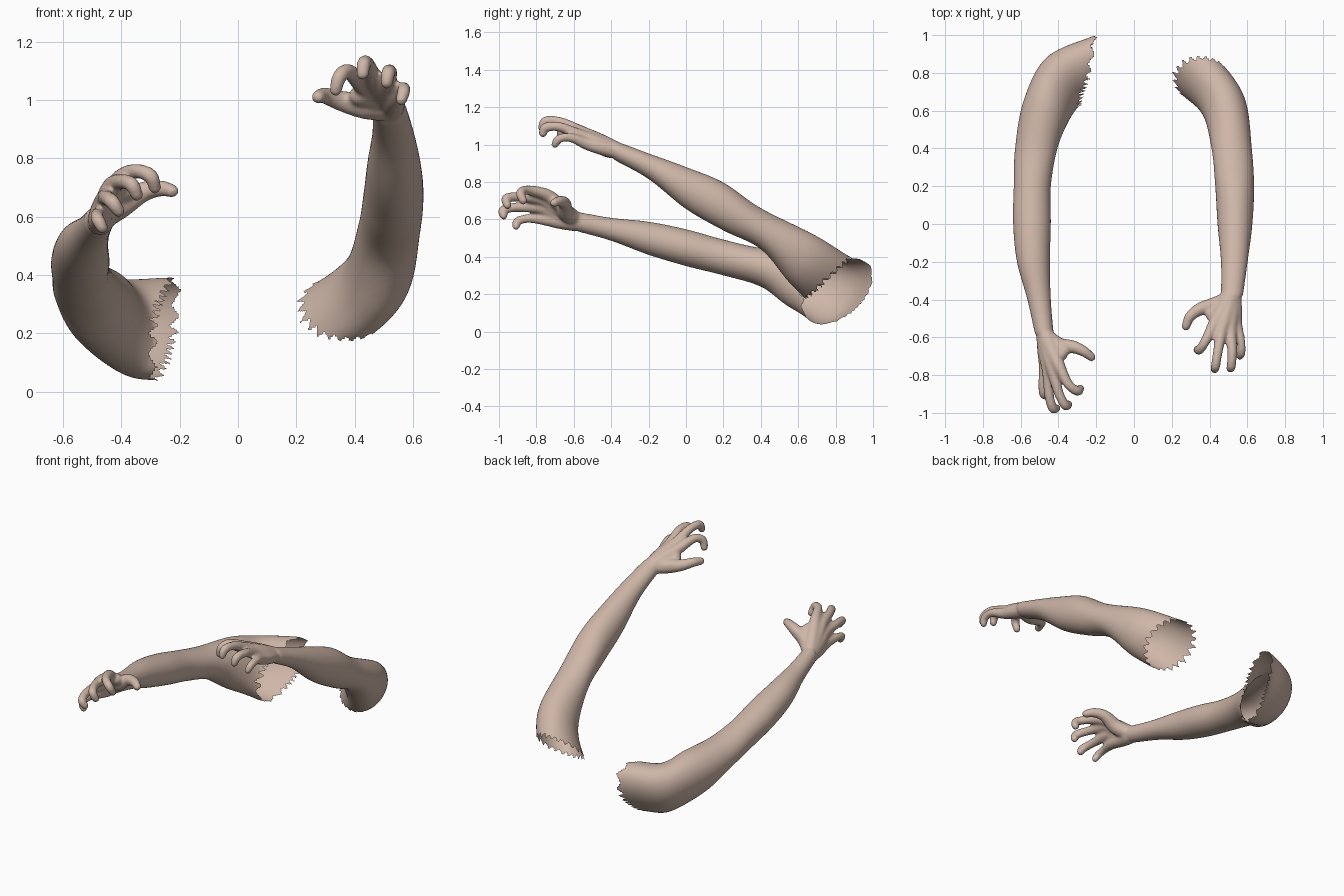
import bpy, bmesh, math
from mathutils import Vector, Matrix

if "Cube" in bpy.data.objects:
    bpy.data.objects.remove(bpy.data.objects["Cube"])

skin = bpy.data.materials.new("skin")
skin.diffuse_color = (0.62, 0.47, 0.39, 1)
skin.use_nodes = True
skin.node_tree.nodes["Principled BSDF"].inputs["Base Color"].default_value = skin.diffuse_color


def spline(keys, steps):
    """Catmull-Rom through tuples of any length."""
    out = []
    n = len(keys)
    for i in range(n - 1):
        a, b, c, d = (keys[max(0, min(n - 1, j))] for j in (i - 1, i, i + 1, i + 2))
        for s in range(steps):
            t = s / steps
            out.append([0.5 * (2 * q + (r - p) * t + (2 * p - 5 * q + 4 * r - w) * t * t
                               + (3 * q - p - 3 * r + w) * t ** 3)
                        for p, q, r, w in zip(a, b, c, d)])
    out.append(list(keys[-1]))
    return out


def section(y, x0, x1, z0, z1):
    """Upright arm cross-section from its extents: centre, u axis, v axis."""
    return ((x0 + x1) / 2, y, (z0 + z1) / 2, (x1 - x0) / 2, 0, 0, 0, 0, (z1 - z0) / 2)


def build_arm(name, rings, rim, extend, flap_angle, flap, fingers):
    bm = bmesh.new()
    # arm: loft of elliptical rings, running past the torn rim
    tail = tuple(c + e for c, e in zip(rim[:3], extend)) + tuple(rim[3:])
    loops, seg = [], 40
    for k in spline(rings + [rim, tail], 8):
        c, u, v = Vector(k[:3]), Vector(k[3:6]), Vector(k[6:])
        loops.append([bm.verts.new(c + u * math.cos(a) + v * math.sin(a))
                      for a in (2 * math.pi * i / seg for i in range(seg))])
    for p, q in zip(loops, loops[1:]):
        for i in range(seg):
            j = (i + 1) % seg
            bm.faces.new((p[i], p[j], q[j], q[i]))
    bm.faces.new(loops[0])
    bm.faces.new(loops[-1])
    bmesh.ops.recalc_face_normals(bm, faces=bm.faces)
    # hand: chains of balls along each finger, from the wrist to the tip
    for keys in fingers:
        for x, y, z, r in spline(keys, 9):
            bmesh.ops.create_icosphere(bm, subdivisions=2, radius=r,
                                       matrix=Matrix.Translation((x, y, z)))
    me = bpy.data.meshes.new(name)
    bm.to_mesh(me)
    bm.free()
    ob = bpy.data.objects.new(name, me)
    bpy.context.collection.objects.link(ob)
    # fuse into one smooth skin
    bpy.ops.object.select_all(action='DESELECT')
    bpy.context.view_layer.objects.active = ob
    ob.select_set(True)
    m = ob.modifiers.new("fuse", 'REMESH')
    m.mode = 'VOXEL'
    m.voxel_size = 0.008
    s = ob.modifiers.new("soften", 'SMOOTH')
    s.factor, s.iterations = 0.5, 8
    bpy.ops.object.modifier_apply(modifier=m.name)
    bpy.ops.object.modifier_apply(modifier=s.name)
    # torn open rim at the shoulder, longer on the flap side
    c, u, v = Vector(rim[:3]), Vector(rim[3:6]), Vector(rim[6:])
    n = u.cross(v).normalized()
    if n.dot(Vector(extend)) < 0:
        n = -n
    bm = bmesh.new()
    bm.from_mesh(ob.data)
    gone = []
    for f in bm.faces:
        d = f.calc_center_median() - c
        if d.y + c.y < 0.4:
            continue
        a = math.atan2(d.dot(v) / v.length_squared, d.dot(u) / u.length_squared)
        tooth = abs((a / (2 * math.pi) * 22) % 1 - 0.5) * 0.06
        if d.dot(n) > 0.012 - tooth + flap * math.cos(a - math.radians(flap_angle)):
            gone.append(f)
    bmesh.ops.delete(bm, geom=gone, context='FACES')
    bm.to_mesh(ob.data)
    bm.free()
    ob.data.materials.clear()
    ob.data.materials.append(skin)
    bpy.ops.object.shade_smooth()


def finger(wrist, knuckle, mid, end, tip, r=0.026):
    """Metacarpal plus three finger bones."""
    w, k = Vector(wrist), Vector(knuckle)
    return [(*w, 0.045), (*w.lerp(k, 0.5), 0.043), (*k, 0.035), (*mid, r + 0.001),
            (*end, r), (*tip, r - 0.003)]


def thumb(*pts):
    return [(*p, r) for p, r in zip(pts, (0.044, 0.046, 0.036, 0.029, 0.024))]


def web(a, b, r=0.036):
    """Flesh of the palm between thumb and first finger."""
    return [(*a, r), (*b, r)]


# lower arm (x < 0)
build_arm(
    "lower_arm",
    [section(-0.58, -0.525, -0.425, 0.535, 0.64),
     section(-0.4, -0.565, -0.44, 0.485, 0.608),
     section(-0.2, -0.62, -0.445, 0.41, 0.587),
     section(0.0, -0.64, -0.44, 0.35, 0.547),
     section(0.2, -0.637, -0.44, 0.30, 0.492),
     section(0.4, -0.63, -0.405, 0.24, 0.447),
     (-0.465, 0.60, 0.28, 0.12, -0.05, 0, 0, 0.05, 0.145),
     (-0.38, 0.75, 0.22, 0.085, -0.13, -0.04, 0.01, 0.025, 0.162)],
    (-0.25, 0.81, 0.215, -0.025, -0.18, -0.055, 0.015, 0.03, 0.168),
    (0.08, 0.02, -0.01), 180, 0.015,
    [finger((-0.465, -0.60, 0.605), (-0.40, -0.745, 0.73), (-0.35, -0.845, 0.756),
            (-0.30, -0.885, 0.74), (-0.285, -0.87, 0.70)),
     finger((-0.47, -0.60, 0.595), (-0.43, -0.77, 0.705), (-0.40, -0.89, 0.72),
            (-0.365, -0.96, 0.712), (-0.347, -0.955, 0.675)),
     finger((-0.475, -0.60, 0.585), (-0.455, -0.77, 0.66), (-0.45, -0.90, 0.665),
            (-0.43, -0.975, 0.65), (-0.41, -0.975, 0.62)),
     finger((-0.472, -0.60, 0.58), (-0.47, -0.75, 0.60), (-0.482, -0.84, 0.605),
            (-0.48, -0.90, 0.59), (-0.465, -0.908, 0.562), 0.024),
     thumb((-0.46, -0.60, 0.60), (-0.40, -0.645, 0.64), (-0.325, -0.65, 0.685),
           (-0.265, -0.675, 0.697), (-0.225, -0.705, 0.688)),
     web((-0.43, -0.65, 0.645), (-0.385, -0.69, 0.69))])

# raised arm (x > 0)
build_arm(
    "raised_arm",
    [section(-0.38, 0.46, 0.577, 0.915, 1.02),
     section(-0.2, 0.46, 0.602, 0.815, 0.953),
     section(0.0, 0.442, 0.627, 0.655, 0.88),
     section(0.2, 0.43, 0.636, 0.54, 0.797),
     section(0.4, 0.41, 0.624, 0.44, 0.66),
     (0.475, 0.62, 0.39, 0.118, 0.02, 0, 0, 0.07, 0.125)],
    (0.365, 0.76, 0.285, 0.137, 0.0, -0.02, 0.02, 0.11, 0.118),
    (-0.09, 0.06, -0.03), 135, 0.022,
    [finger((0.505, -0.39, 0.98), (0.425, -0.53, 1.055), (0.378, -0.62, 1.098),
            (0.348, -0.665, 1.08), (0.335, -0.665, 1.035)),
     finger((0.515, -0.39, 0.98), (0.465, -0.56, 1.067), (0.445, -0.67, 1.12),
            (0.432, -0.75, 1.125), (0.427, -0.77, 1.09)),
     finger((0.52, -0.39, 0.975), (0.51, -0.56, 1.045), (0.52, -0.67, 1.093),
            (0.515, -0.75, 1.092), (0.51, -0.765, 1.06)),
     finger((0.525, -0.39, 0.97), (0.54, -0.53, 1.005), (0.565, -0.62, 1.038),
            (0.568, -0.68, 1.03), (0.56, -0.70, 1.0), 0.024),
     thumb((0.50, -0.40, 0.97), (0.43, -0.43, 0.98), (0.352, -0.45, 0.997),
           (0.297, -0.49, 1.015), (0.275, -0.542, 1.01)),
     web((0.475, -0.45, 1.0), (0.415, -0.485, 1.015))])
